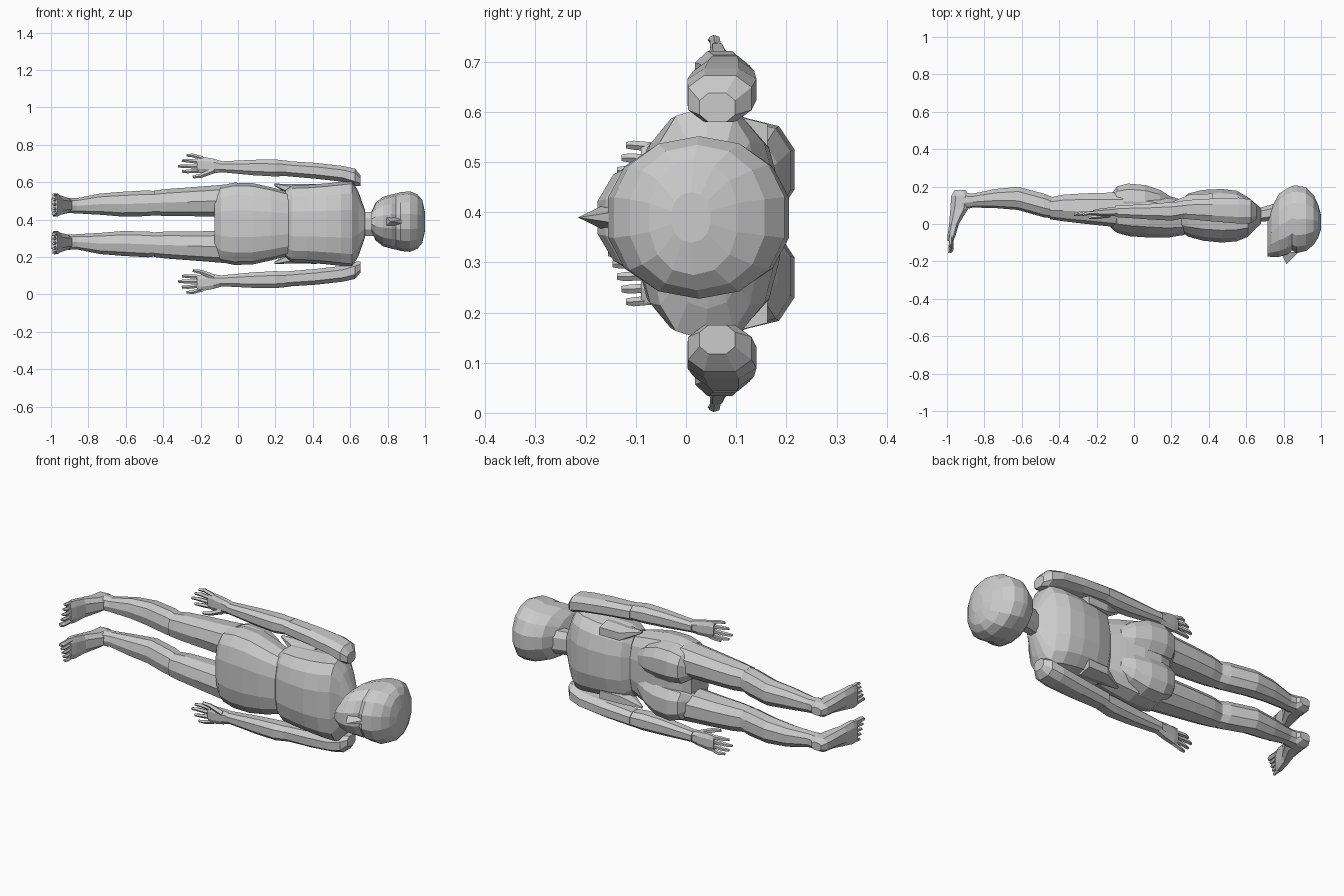
import bpy, bmesh, math
from mathutils import Vector

MID = 0.3775          # height of the body's symmetry plane


def finish(name, bm, mirror):
    bmesh.ops.recalc_face_normals(bm, faces=bm.faces)
    me = bpy.data.meshes.new(name)
    bm.to_mesh(me)
    bm.free()
    ob = bpy.data.objects.new(name, me)
    ob.location.z = MID
    bpy.context.collection.objects.link(ob)
    if mirror:
        m = ob.modifiers.new("Mirror", 'MIRROR')
        m.use_axis = (False, False, True)
        m.use_mirror_merge = False
    return ob


def skin(bm, rings):
    rings = [[bm.verts.new(p) for p in r] for r in rings]
    n = len(rings[0])
    for a, b in zip(rings, rings[1:]):
        for i in range(n):
            j = (i + 1) % n
            bm.faces.new((a[i], a[j], b[j], b[i]))
    bm.faces.new(rings[0])
    bm.faces.new(rings[-1])


def loft(name, stations, n=10, axis='x', power=0.8, mirror=False):
    """stations: (position on axis, low, high, z low, z high), z from mid plane"""
    bm = bmesh.new()
    rings = []
    for t, lo, hi, zl, zh in stations:
        ring = []
        for i in range(n):
            a = 2 * math.pi * (i + 0.5) / n
            c, s = math.cos(a), math.sin(a)
            c = math.copysign(abs(c) ** power, c)
            s = math.copysign(abs(s) ** power, s)
            u = (lo + hi) / 2 + c * (hi - lo) / 2
            z = (zl + zh) / 2 + s * (zh - zl) / 2
            ring.append((t, u, z) if axis == 'x' else (u, t, z))
        rings.append(ring)
    skin(bm, rings)
    return finish(name, bm, mirror)


def digit(bm, pts, n=5):
    """tapered finger through (x, y, z, radius) points"""
    d = (Vector(pts[-1][:3]) - Vector(pts[0][:3])).normalized()
    q = d.to_track_quat('Z', 'Y')
    rings = []
    for x, y, z, r in pts:
        rings.append([Vector((x, y, z)) + q @ Vector((r * math.cos(k * 2 * math.pi / n),
                      r * math.sin(k * 2 * math.pi / n), 0)) for k in range(n)])
    skin(bm, rings)


def sym(rows):
    return [(x, lo, hi, -w, w) for x, lo, hi, w in rows]


# head: jaw, recessed eyes, brow, crown
head = loft("head", sym([
    (0.715, -0.175, 0.02, 0.055), (0.735, -0.18, 0.09, 0.10), (0.775, -0.18, 0.165, 0.132),
    (0.82, -0.165, 0.195, 0.145), (0.845, -0.145, 0.208, 0.15), (0.87, -0.16, 0.21, 0.157),
    (0.92, -0.148, 0.20, 0.162), (0.96, -0.115, 0.16, 0.145), (0.985, -0.075, 0.105, 0.115),
    (1.0, -0.03, 0.05, 0.05)]), n=14, power=0.92)
head.location.z = MID + 0.012

# nose wedge
bm = bmesh.new()
vs = [bm.verts.new(p) for p in [(0.785, -0.15, -0.032), (0.785, -0.15, 0.032),
      (0.815, -0.215, 0), (0.88, -0.15, 0.01), (0.88, -0.15, -0.01)]]
for f in [(0, 1, 2), (1, 3, 2), (3, 4, 2), (4, 0, 2), (0, 4, 3, 1)]:
    bm.faces.new([vs[i] for i in f])
finish("nose", bm, False).location.z = MID + 0.012

# neck
loft("neck", sym([(0.60, -0.02, 0.10, 0.085), (0.66, 0.01, 0.085, 0.068),
                  (0.78, 0.015, 0.12, 0.068)]), n=8)

# chest and back
loft("torso", sym([
    (0.255, -0.045, 0.13, 0.18), (0.29, -0.07, 0.165, 0.205), (0.37, -0.092, 0.185, 0.208),
    (0.47, -0.102, 0.19, 0.216), (0.55, -0.095, 0.18, 0.225), (0.61, -0.07, 0.145, 0.232),
    (0.645, -0.03, 0.115, 0.17), (0.68, 0.0, 0.085, 0.07)]), n=14, power=0.75)

# side back muscle ending in a point at the waist
loft("side_muscle", [(0.195, 0.10, 0.115, 0.203, 0.215), (0.30, 0.05, 0.165, 0.14, 0.212),
                     (0.42, 0.03, 0.17, 0.14, 0.214)], n=6, mirror=True)

# pelvis and belly
loft("pelvis", sym([
    (-0.125, -0.02, 0.13, 0.165), (-0.09, -0.05, 0.165, 0.205), (-0.02, -0.068, 0.185, 0.22),
    (0.08, -0.075, 0.18, 0.217), (0.18, -0.075, 0.155, 0.195), (0.27, -0.06, 0.125, 0.17)]),
    n=14, power=0.75)

# buttocks
loft("buttock", [
    (-0.13, 0.07, 0.15, 0.04, 0.15), (-0.09, 0.03, 0.205, 0.012, 0.19),
    (-0.03, 0.02, 0.22, 0.005, 0.21), (0.06, 0.02, 0.212, 0.005, 0.205),
    (0.14, 0.03, 0.185, 0.01, 0.17), (0.20, 0.06, 0.145, 0.03, 0.12)], n=10, mirror=True)

# legs
loft("thigh", [
    (-0.06, -0.02, 0.175, 0.03, 0.212), (-0.14, -0.012, 0.172, 0.038, 0.205),
    (-0.27, 0.002, 0.168, 0.04, 0.195), (-0.38, 0.015, 0.16, 0.04, 0.187),
    (-0.45, 0.025, 0.145, 0.045, 0.178)], n=9, power=0.85, mirror=True)
loft("lower_leg", [
    (-0.42, 0.03, 0.14, 0.05, 0.172), (-0.48, 0.035, 0.165, 0.04, 0.18),
    (-0.62, 0.075, 0.202, 0.038, 0.172), (-0.74, 0.085, 0.19, 0.048, 0.162),
    (-0.86, 0.088, 0.165, 0.055, 0.138), (-0.92, 0.075, 0.17, 0.058, 0.14)],
    n=9, power=0.85, mirror=True)

# feet, lofted heel to ball
loft("foot", [
    (0.182, -0.96, -0.90, 0.075, 0.12), (0.15, -0.98, -0.875, 0.058, 0.138),
    (0.08, -0.985, -0.885, 0.055, 0.142), (0.0, -0.99, -0.935, 0.045, 0.155),
    (-0.06, -0.998, -0.952, 0.035, 0.165), (-0.09, -0.998, -0.965, 0.038, 0.16)],
    n=8, axis='y', power=0.75, mirror=True)
bm = bmesh.new()
for i in range(5):
    z = 0.053 + 0.025 * i
    tip = -0.155 + 0.009 * i
    r = 0.014 if i == 0 else 0.0095
    digit(bm, [(-0.978, -0.07, z, r), (-0.98, tip + 0.015, z + 0.003, r),
               (-0.986, tip, z + 0.003, r * 0.7)])
finish("toes", bm, True)

# arms
loft("upper_arm", [
    (0.655, 0.025, 0.10, 0.20, 0.262), (0.625, 0.0, 0.135, 0.20, 0.298),
    (0.56, -0.002, 0.145, 0.222, 0.312), (0.42, 0.01, 0.14, 0.238, 0.328),
    (0.26, 0.025, 0.13, 0.252, 0.338)], n=8, mirror=True)
loft("forearm", [
    (0.28, 0.03, 0.125, 0.255, 0.338), (0.20, 0.015, 0.12, 0.25, 0.347),
    (0.08, 0.022, 0.11, 0.257, 0.345), (-0.10, 0.035, 0.10, 0.275, 0.335)],
    n=8, mirror=True)

# hands
loft("palm", [
    (-0.08, 0.042, 0.095, 0.275, 0.335), (-0.13, 0.04, 0.09, 0.268, 0.35),
    (-0.19, 0.042, 0.082, 0.267, 0.362), (-0.22, 0.045, 0.075, 0.275, 0.355)],
    n=8, mirror=True)
bm = bmesh.new()
for z0, x1, z1 in [(0.35, -0.275, 0.366), (0.329, -0.30, 0.338),
                   (0.307, -0.32, 0.308), (0.285, -0.30, 0.280)]:
    digit(bm, [(-0.19, 0.06, z0, 0.012), (x1 + 0.03, 0.058, z1, 0.0105),
               (x1, 0.05, z1, 0.007)])
digit(bm, [(-0.13, 0.05, 0.285, 0.016), (-0.20, 0.04, 0.257, 0.012),
           (-0.24, 0.035, 0.25, 0.008)])
finish("fingers", bm, True)
